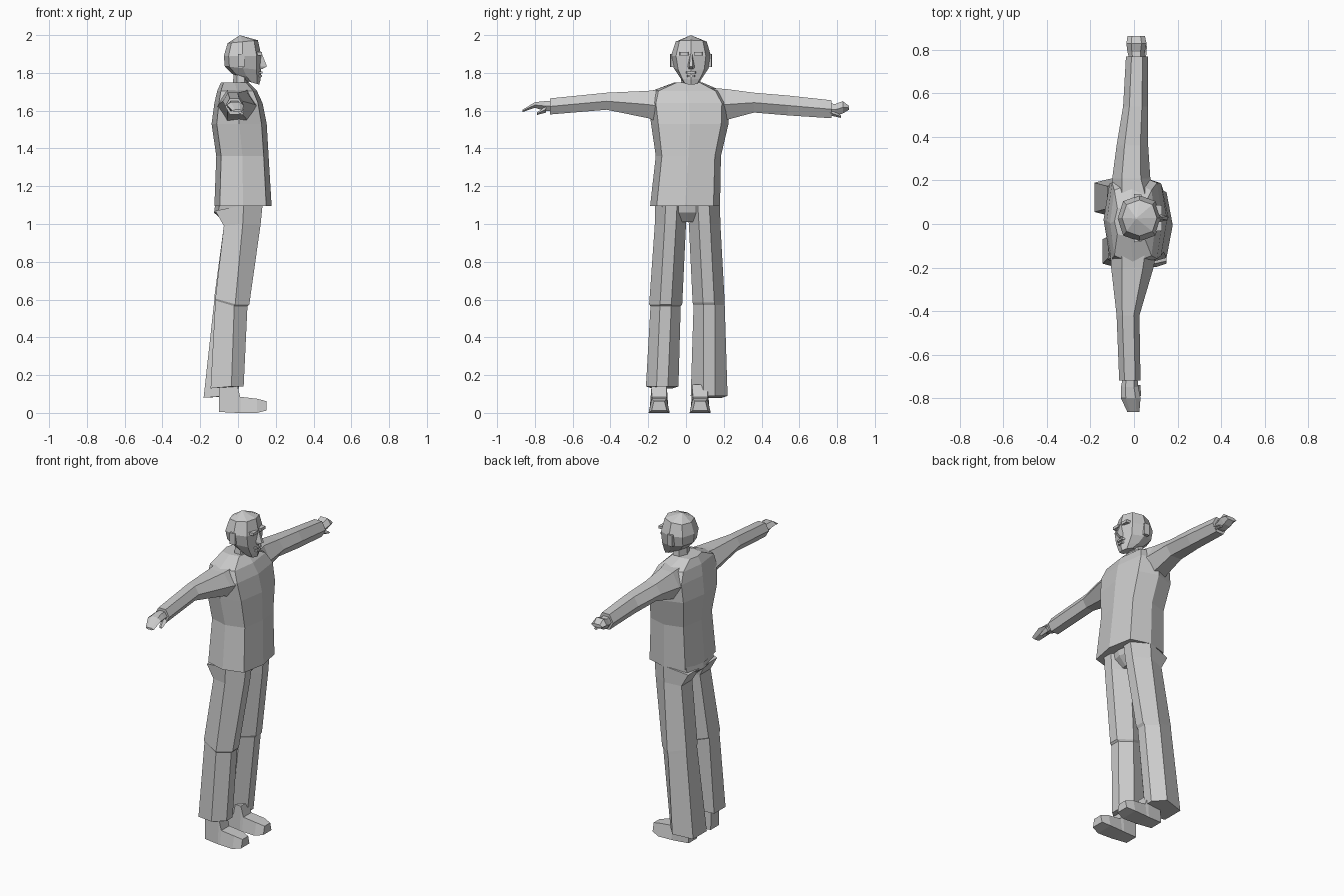
import bpy, bmesh
from math import sin, cos, pi


def loft(name, rings):
    """Skin a closed low-poly body through rings of equal point count."""
    bm = bmesh.new()
    rows = [[bm.verts.new(p) for p in r] for r in rings]
    n = len(rows[0])
    for a, b in zip(rows, rows[1:]):
        for i in range(n):
            j = (i + 1) % n
            bm.faces.new((a[i], a[j], b[j], b[i]))
    bm.faces.new(rows[0])
    bm.faces.new(rows[-1])
    bmesh.ops.recalc_face_normals(bm, faces=bm.faces)
    me = bpy.data.meshes.new(name)
    bm.to_mesh(me)
    bm.free()
    ob = bpy.data.objects.new(name, me)
    bpy.context.collection.objects.link(ob)
    return ob


def oval(n, p=1.0):
    """Unit polygon stretched to fill -1..1; p < 1 squares it off."""
    def s(v):
        return 0 if abs(v) < 1e-6 else abs(v) ** p * (1 if v > 0 else -1)
    pts = [(s(cos(2 * pi * i / n)), s(sin(2 * pi * i / n))) for i in range(n)]
    top = max(v for _, v in pts)
    return [(u, v / top) for u, v in pts]


def flat_ring(x0, x1, y0, y1, z, n=8, p=1.0, tilt=0.0):
    """Horizontal ring; tilt raises the front relative to the back."""
    return [((x0 + x1) / 2 + u * (x1 - x0) / 2, (y0 + y1) / 2 + v * (y1 - y0) / 2,
             z + u * tilt) for u, v in oval(n, p)]


def arm_ring(y, x0, x1, z0, z1, n=6):
    return [((x0 + x1) / 2 + u * (x1 - x0) / 2, y,
             (z0 + z1) / 2 + v * (z1 - z0) / 2) for u, v in oval(n)]


def block(name, x0, x1, y0, y1, z0, z1, front=1.0):
    """Small box whose +x end can be narrowed."""
    cy, h = (y0 + y1) / 2, (y1 - y0) / 2
    return loft(name, [[(x, cy - h * k, z0), (x, cy + h * k, z0),
                        (x, cy + h * k, z1), (x, cy - h * k, z1)]
                       for x, k in ((x0, 1), (x1, front))])


# shirt body
loft("shirt", [flat_ring(*r, p=0.6) for r in (
    (-0.125, 0.178, -0.19, 0.18, 1.095),
    (-0.115, 0.162, -0.16, 0.185, 1.36),
    (-0.14, 0.152, -0.185, 0.225, 1.53),
    (-0.125, 0.13, -0.20, 0.23, 1.64),
    (-0.11, 0.10, -0.18, 0.19, 1.705),
    (-0.09, 0.055, -0.06, 0.085, 1.75))])

# sleeves
loft("right_sleeve", [arm_ring(*r) for r in (
    (-0.10, -0.11, 0.11, 1.52, 1.715),
    (-0.20, -0.105, 0.09, 1.56, 1.705),
    (-0.42, -0.08, 0.025, 1.605, 1.695),
    (-0.72, -0.068, 0.03, 1.58, 1.665))])
loft("left_sleeve", [arm_ring(*r) for r in (
    (0.12, -0.11, 0.11, 1.52, 1.72),
    (0.21, -0.10, 0.075, 1.55, 1.715),
    (0.36, -0.08, 0.065, 1.59, 1.695),
    (0.54, -0.05, 0.065, 1.575, 1.68),
    (0.77, -0.037, 0.065, 1.56, 1.655))])

# hands and thumbs
loft("right_hand", [arm_ring(*r) for r in (
    (-0.70, -0.05, 0.015, 1.595, 1.65),
    (-0.75, -0.06, 0.02, 1.60, 1.65),
    (-0.80, -0.06, 0.03, 1.615, 1.645),
    (-0.865, -0.03, 0.025, 1.593, 1.605))])
loft("right_thumb", [arm_ring(*r, n=4) for r in (
    (-0.74, -0.01, 0.03, 1.59, 1.625),
    (-0.79, 0.01, 0.032, 1.577, 1.59))])
loft("left_hand", [arm_ring(*r) for r in (
    (0.75, -0.02, 0.045, 1.58, 1.64),
    (0.79, -0.03, 0.05, 1.575, 1.635),
    (0.83, -0.035, 0.058, 1.585, 1.65),
    (0.863, -0.03, 0.05, 1.605, 1.625))])
loft("left_thumb", [arm_ring(*r, n=4) for r in (
    (0.76, 0.02, 0.055, 1.575, 1.605),
    (0.82, 0.035, 0.06, 1.562, 1.578))])


# trouser legs: creased front, flat back, step at the knee
def leg_ring(xb, xm, xf, y0, y1, z, drop=0.0):
    c = y0 + (y1 - y0) * 0.5
    return [(xf, c + 0.03, z), (xf, c - 0.03, z), (xm, y0, z), (xb, y0 + 0.03, z - drop),
            (xb, y1 - 0.03, z - drop), (xm, y1, z)]


loft("right_trouser_leg", [leg_ring(*r) for r in (
    (-0.12, 0.03, 0.13, -0.165, 0.01, 1.10, 0.03),
    (-0.075, 0.025, 0.12, -0.165, 0.0, 1.00, 0.01),
    (-0.12, -0.015, 0.06, -0.195, -0.02, 0.575, -0.03),
    (-0.12, -0.02, 0.05, -0.188, -0.028, 0.565, -0.03),
    (-0.145, -0.035, 0.03, -0.212, -0.04, 0.14, 0.01))])
loft("left_trouser_leg", [leg_ring(*r) for r in (
    (-0.12, 0.03, 0.13, 0.005, 0.18, 1.10, 0.03),
    (-0.075, 0.025, 0.12, 0.015, 0.182, 1.00, 0.01),
    (-0.125, -0.015, 0.06, 0.035, 0.205, 0.585, -0.03),
    (-0.125, -0.02, 0.05, 0.04, 0.205, 0.57, -0.03),
    (-0.182, -0.06, 0.0, 0.025, 0.22, 0.09, 0.01))])

# trouser seat
loft("trouser_seat", [flat_ring(*r, p=0.6) for r in (
    (-0.07, 0.07, -0.07, 0.09, 1.01),
    (-0.127, 0.115, -0.15, 0.165, 1.06),
    (-0.12, 0.125, -0.16, 0.17, 1.11))])

# shoes with raised ankles
for name, y in (("right_shoe", -0.142), ("left_shoe", 0.075)):
    loft(name, [[(x, y - w, z0), (x, y + w, z0), (x, y + w * t, z1), (x, y - w * t, z1)]
                for x, w, t, z0, z1 in (
                    (-0.10, 0.042, 0.9, 0.005, 0.15), (-0.005, 0.05, 0.8, 0.0, 0.15),
                    (0.012, 0.052, 0.75, 0.0, 0.085), (0.10, 0.056, 0.7, 0.0, 0.075),
                    (0.15, 0.04, 0.7, 0.012, 0.062))])

# neck and head
loft("neck", [flat_ring(-0.03, 0.055, -0.03, 0.08, 1.72, 6),
              flat_ring(-0.02, 0.055, -0.02, 0.07, 1.82, 6)])
loft("head", [flat_ring(*r[:5], 8, 0.85, r[5]) for r in (
    (0.03, 0.112, -0.015, 0.07, 1.75, -0.012),
    (-0.03, 0.12, -0.035, 0.09, 1.78, -0.015),
    (-0.07, 0.122, -0.065, 0.12, 1.825, -0.01),
    (-0.075, 0.124, -0.08, 0.132, 1.89, 0.0),
    (-0.055, 0.105, -0.055, 0.11, 1.965, 0.008),
    (0.008, 0.014, 0.022, 0.03, 1.998, 0.0))])

# face: nose, lips, brows and ears
CY = 0.027
loft("nose", [[(0.10, CY - w, z), (0.10, CY + w, z), (x, CY + w * 0.4, z), (x, CY - w * 0.4, z)]
              for z, x, w in ((1.82, 0.128, 0.02), (1.835, 0.153, 0.022), (1.90, 0.127, 0.01))])
block("upper_lip", 0.09, 0.129, CY - 0.035, CY + 0.035, 1.797, 1.808, 0.6)
block("lower_lip", 0.09, 0.127, CY - 0.028, CY + 0.028, 1.777, 1.788, 0.6)
for side, s in (("right", -1), ("left", 1)):
    block(side + "_brow", 0.06, 0.128, CY + s * 0.037 - 0.027, CY + s * 0.037 + 0.027,
          1.893, 1.91, 0.8)
    block(side + "_ear", 0.0, 0.035, CY + s * 0.099 - 0.012, CY + s * 0.099 + 0.012,
          1.83, 1.90, 0.7)
